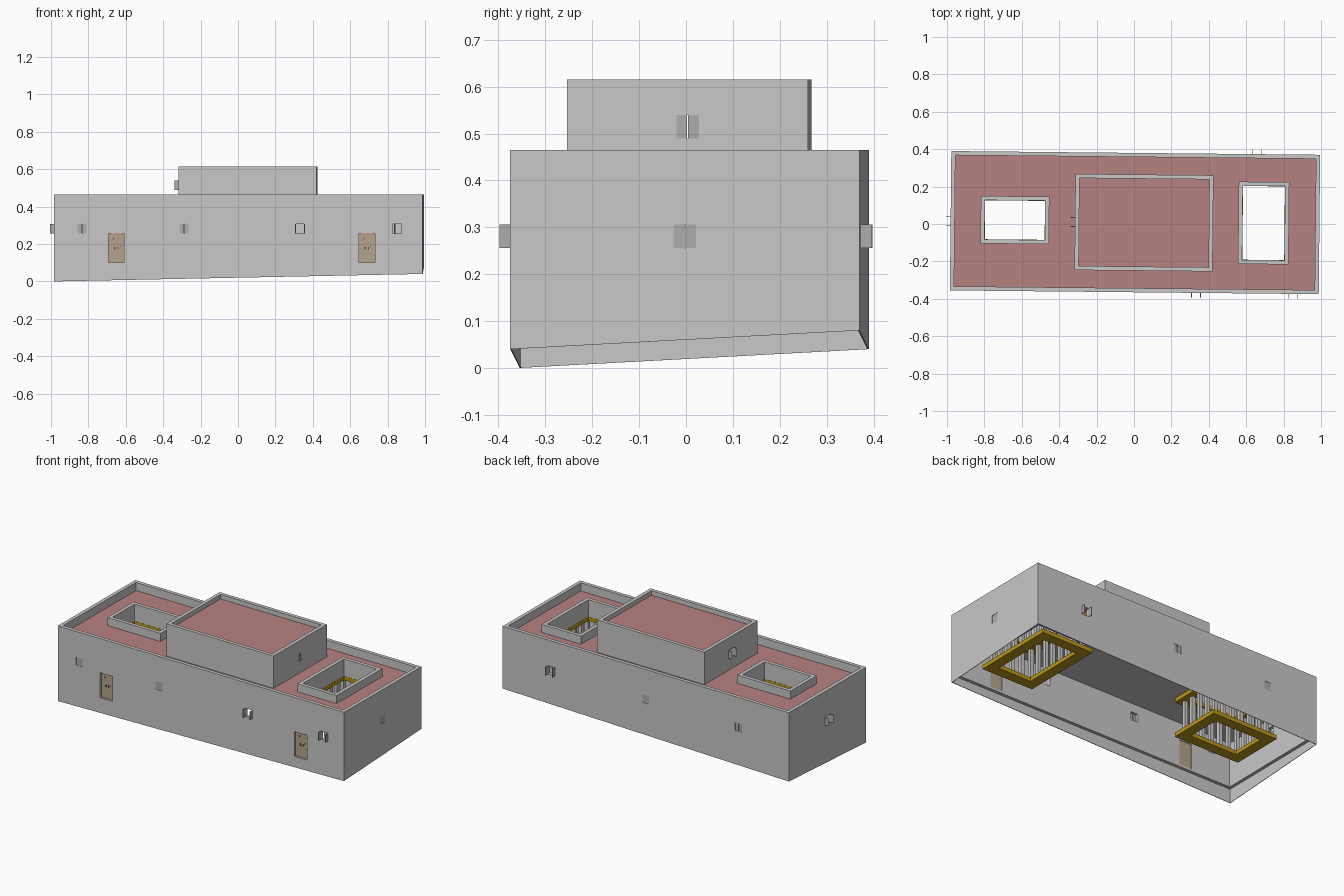
import bpy, bmesh, math
from mathutils import Matrix, Vector

if "Cube" in bpy.data.objects:
    bpy.data.objects.remove(bpy.data.objects["Cube"])


def mat(name, r, g, b):
    m = bpy.data.materials.new(name)
    m.diffuse_color = (r, g, b, 1)
    m.use_nodes = True
    m.node_tree.nodes["Principled BSDF"].inputs["Base Color"].default_value = m.diffuse_color
    return m


WALL = mat("grey plaster", .58, .58, .58)
ROOF = mat("dusty pink roof", .47, .22, .22)
GOLD = mat("golden wood", .48, .30, .01)
TAN = mat("tan door", .46, .37, .26)
SHUT = mat("shutter grey", .42, .42, .42)
IRON = mat("dark blue iron", .06, .09, .18)

HX, HY, T = .986, .3725, .022         # half footprint and wall thickness
TOP, DECK, CEIL = .465, .415, .36     # parapet, roof deck, ceiling


def obj(name, bm, *mats):
    bmesh.ops.recalc_face_normals(bm, faces=bm.faces)
    me = bpy.data.meshes.new(name)
    bm.to_mesh(me)
    bm.free()
    for m in mats:
        me.materials.append(m)
    ob = bpy.data.objects.new(name, me)
    bpy.context.collection.objects.link(ob)
    return ob


def add_box(bm, x0, x1, y0, y1, z0, z1, M=Matrix()):
    S = Matrix.Diagonal((x1 - x0, y1 - y0, z1 - z0, 1))
    C = Matrix.Translation(((x0 + x1) / 2, (y0 + y1) / 2, (z0 + z1) / 2))
    bmesh.ops.create_cube(bm, size=1, matrix=M @ C @ S)


def boxes(name, m, items, M=Matrix()):
    bm = bmesh.new()
    for b in items:
        add_box(bm, *b, M)
    return obj(name, bm, m)


def frame(name, m, cx, cy, hx, hy, profile):
    """Sweep a closed profile of (inset, height or height function) round a rectangle."""
    bm = bmesh.new()
    loops = []
    for sx, sy in ((-1, -1), (1, -1), (1, 1), (-1, 1)):
        loop = []
        for d, z in profile:
            x, y = cx + sx * (hx - d), cy + sy * (hy - d)
            loop.append(bm.verts.new((x, y, z(x, y) if callable(z) else z)))
        loops.append(loop)
    n = len(profile)
    for i in range(4):
        a, b = loops[i], loops[(i + 1) % 4]
        for j in range(n):
            k = (j + 1) % n
            bm.faces.new((a[j], b[j], b[k], a[k]))
    return obj(name, bm, m)


def cut(target, cutters):
    for bm in cutters:
        c = obj("cutter", bm)
        c.hide_render = True
        mod = target.modifiers.new("cut", 'BOOLEAN')
        mod.operation, mod.solver, mod.object = 'DIFFERENCE', 'EXACT', c
        bpy.context.view_layer.objects.active = target
        bpy.ops.object.modifier_apply(modifier=mod.name)
        bpy.data.objects.remove(c)


# Outer walls, with a thin skirt that follows sloping ground
def ground(x, y):
    return .04 + .02 * x / HX + .02 * y / HY


walls = frame("outer_walls", WALL, 0, 0, HX, HY,
              [(0, TOP), (T, TOP), (T, .086), (.003, .086), (.003, ground), (0, ground)])

# Raised middle block
BX, BHX, BHY, BTOP = .048, .369, .257, .615
block = frame("upper_block_walls", WALL, BX, 0, BHX, BHY,
              [(0, BTOP), (T, BTOP), (T, DECK - .01), (0, DECK - .01)])
boxes("upper_roof", ROOF, [(BX - BHX + T, BX + BHX - T, -BHY + T, BHY - T, .565, .587)])

# Main roof slab with two light wells: pink above, plaster below
COURTS = ((-.6425, .007, .183, .127), (.6875, .0045, .135, .22))
slab = boxes("main_roof", WALL, [(-HX + T, HX - T, -HY + T, HY - T, CEIL, DECK)])
slab.data.materials.append(ROOF)
wells = []
for cx, cy, hx, hy in COURTS:
    bm = bmesh.new()
    add_box(bm, cx - hx + T, cx + hx - T, cy - hy + T, cy + hy - T, .3, .5)
    wells.append(bm)
cut(slab, wells)
for p in slab.data.polygons:
    p.material_index = 1 if p.normal.z > .5 else 0

# Light wells: curb, wooden floor and ceiling rings, columns between
for cx, cy, hx, hy in COURTS:
    frame("well_curb", WALL, cx, cy, hx, hy, [(0, TOP), (T, TOP), (T, CEIL), (0, CEIL)])
    for name, z in (("floor_ring", .118), ("ceiling_ring", .335)):
        frame(name, GOLD, cx, cy, hx + .04, hy + .04,
              [(0, z), (0, z + .025), (.063, z + .025), (.063, z)])
    ax, ay, r = hx - T + .022, hy - T + .022, .011
    nx, ny = round(2 * ax / .066), round(2 * ay / .066)
    spots = [(-ax + 2 * ax * i / nx, s * ay) for i in range(nx + 1) for s in (-1, 1)]
    spots += [(s * ax, -ay + 2 * ay * j / ny) for j in range(1, ny) for s in (-1, 1)]
    boxes("columns", WALL, [(cx + x - r, cx + x + r, cy + y - r, cy + y + r, .143, .335)
                            for x, y in spots])

# Windows: (facing angle, position along wall, distance, height, open?)
def place(angle, along, dist):
    return Matrix.Rotation(math.radians(angle), 4, 'Z') @ Matrix.Translation((along, -dist, 0))


def window(angle, along, dist, z, is_open):
    M, w, h = place(angle, along, dist), .024, .025
    bm = bmesh.new()
    add_box(bm, -w, w, -.02, T + .02, z - h, z + h, M)
    if is_open:    # two leaves swung outwards
        boxes("open_shutters", SHUT, [(-w - .002, -w + .002, -.024, .004, z - h, z + h),
                                      (w - .002, w + .002, -.024, .004, z - h, z + h)], M)
    else:          # two closed leaves with a narrow gap
        boxes("closed_shutters", SHUT, [(-w, -.001, .002, .007, z - h, z + h),
                                        (.001, w, .002, .007, z - h, z + h)], M)
    return bm


holes = [window(0, x, HY, .281, o) for x, o in
         ((-.835, 0), (-.29, 0), (.33, 1), (.85, 1))]
holes += [window(180, -x, HY, .281, o) for x, o in ((.65, 1), (0, 0), (-.64, 0))]
holes += [window(90, 0, HX, .281, 0), window(270, 0, HX, .281, 1)]
cut(block, [window(90, 0, BHX + BX, .514, 0), window(270, 0, BHX - BX, .514, 1)])

# Front doors, set back in their openings
for x in (-.652, .6875):
    M = place(0, x, HY)
    bm = bmesh.new()
    add_box(bm, -.042, .042, -.02, T + .02, .1, .255, M)
    holes.append(bm)
    boxes("door", TAN, [(-.042, .042, .011, .018, .1, .255)], M)
    boxes("door_lintel", ROOF, [(-.03, .03, .004, .011, .25, .255)], M)
    boxes("door_ironwork", IRON, [(-.012, -.006, .007, .011, .172, .184),
                                  (.006, .012, .007, .011, .172, .184),
                                  (-.018, -.013, .008, .011, .225, .232),
                                  (.018, .023, .008, .011, .185, .192)], M)
cut(walls, holes)

# The whole house is turned very slightly
turn = Matrix.Translation((.0055, .0075, 0)) @ Matrix.Rotation(math.radians(-.58), 4, 'Z')
for ob in bpy.context.scene.objects:
    ob.data.transform(turn)
